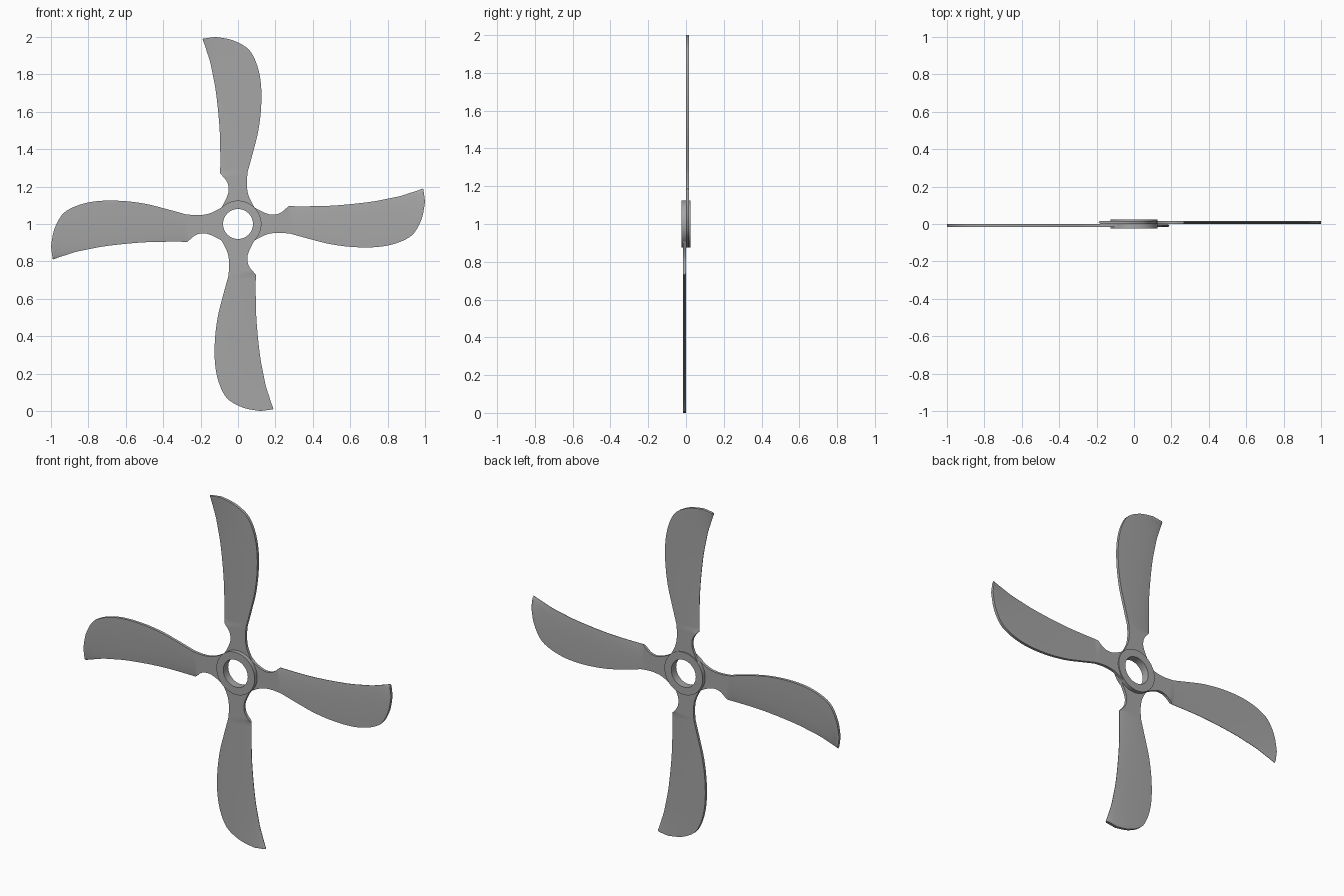
import bpy, bmesh, math

if "Cube" in bpy.data.objects:
    bpy.data.objects.remove(bpy.data.objects["Cube"])

metal = bpy.data.materials.new("grey_metal")
metal.diffuse_color = (0.38, 0.38, 0.38, 1)
metal.use_nodes = True
metal.node_tree.nodes["Principled BSDF"].inputs["Base Color"].default_value = metal.diffuse_color

THICK = 0.016      # blade thickness
LAYER = 0.009      # blades sit in two layers, back and front
HUB_HALF = 0.023   # half the hub depth

# Blade rows from hub to tip: left edge, bevel line, right edge as (across, along)
root_rows = [
    (-.090, .085, -.080, .085, .090, .085),
    (-.068, .125, -.058, .125, .068, .125),
    (-.054, .160, -.044, .160, .054, .160),
    (-.050, .190, -.040, .190, .048, .200),
    (-.060, .228, -.050, .225, .048, .240),
    (-.095, .270, -.055, .270, .052, .280),
]
blade_rows = [
    root_rows[-1],
    (-.095, .40, -.042, .40, .082, .39),
    (-.098, .50, -.033, .50, .107, .49),
    (-.107, .61, -.033, .61, .122, .60),
    (-.120, .72, -.047, .72, .125, .71),
    (-.135, .80, -.070, .81, .115, .80),
    (-.150, .87, -.100, .88, .090, .88),
    (-.166, .92, -.132, .93, .050, .94),
    (-.178, .957, -.158, .962, -.03, .983),
    (-.190, .990, -.180, .992, -.12, 1.0),
]


def smooth_rows(rows, steps=4):
    """Catmull-Rom interpolation between rows."""
    out = []
    n = len(rows)
    for i in range(n - 1):
        p0, p1 = rows[max(i - 1, 0)], rows[i]
        p2, p3 = rows[i + 1], rows[min(i + 2, n - 1)]
        for s in range(steps):
            t = s / steps
            out.append([0.5 * (2 * b + (c - a) * t + (2 * a - 5 * b + 4 * c - d) * t * t
                               + (3 * b - a - 3 * c + d) * t ** 3)
                        for a, b, c, d in zip(p0, p1, p2, p3)])
    return out + [list(rows[-1])]


def finish(bm, name):
    bmesh.ops.recalc_face_normals(bm, faces=bm.faces)
    mesh = bpy.data.meshes.new(name)
    bm.to_mesh(mesh)
    bm.free()
    mesh.materials.append(metal)
    obj = bpy.data.objects.new(name, mesh)
    bpy.context.collection.objects.link(obj)
    bpy.ops.object.select_all(action='DESELECT')
    obj.select_set(True)
    bpy.context.view_layer.objects.active = obj
    bpy.ops.object.shade_smooth_by_angle(angle=math.radians(25))
    return obj


def add_blade(name, angle, depth):
    bm = bmesh.new()
    ca, sa = math.cos(angle), math.sin(angle)
    root = [(r, 1.0) for r in smooth_rows(root_rows)[:-1]]
    blade = [(r, 0.15) for r in smooth_rows(blade_rows)]
    rings = []
    for r, edge in root + blade:
        # closed section: front left, bevel, right, then the back in reverse
        section = [(0, edge, -1), (2, 1, -1), (4, 1, -1), (4, 1, 1), (2, 1, 1), (0, edge, 1)]
        rings.append([bm.verts.new((r[i] * ca + r[i + 1] * sa,
                                    depth + side * k * THICK / 2,
                                    1 - r[i] * sa + r[i + 1] * ca))
                      for i, k, side in section])
    for a, b in zip(rings, rings[1:]):
        for i in range(6):
            j = (i + 1) % 6
            bm.faces.new((a[i], a[j], b[j], b[i]))
    bm.faces.new(rings[0])
    bm.faces.new(rings[-1])
    finish(bm, name)


# Four blades, top and right behind, bottom and left in front
for k, (name, side) in enumerate([("top_blade", 1), ("right_blade", 1),
                                  ("bottom_blade", -1), ("left_blade", -1)]):
    add_blade(name, k * math.pi / 2, side * LAYER)

# Hub ring with an open bore
bm = bmesh.new()
profile = [(.08, -HUB_HALF), (.125, -HUB_HALF), (.125, HUB_HALF), (.08, HUB_HALF)]
N = 64
loops = []
for i in range(N):
    a = 2 * math.pi * i / N
    loops.append([bm.verts.new((r * math.cos(a), y, 1 + r * math.sin(a))) for r, y in profile])
for i in range(N):
    a, b = loops[i], loops[(i + 1) % N]
    for j in range(4):
        m = (j + 1) % 4
        bm.faces.new((a[j], a[m], b[m], b[j]))
finish(bm, "hub_ring")
